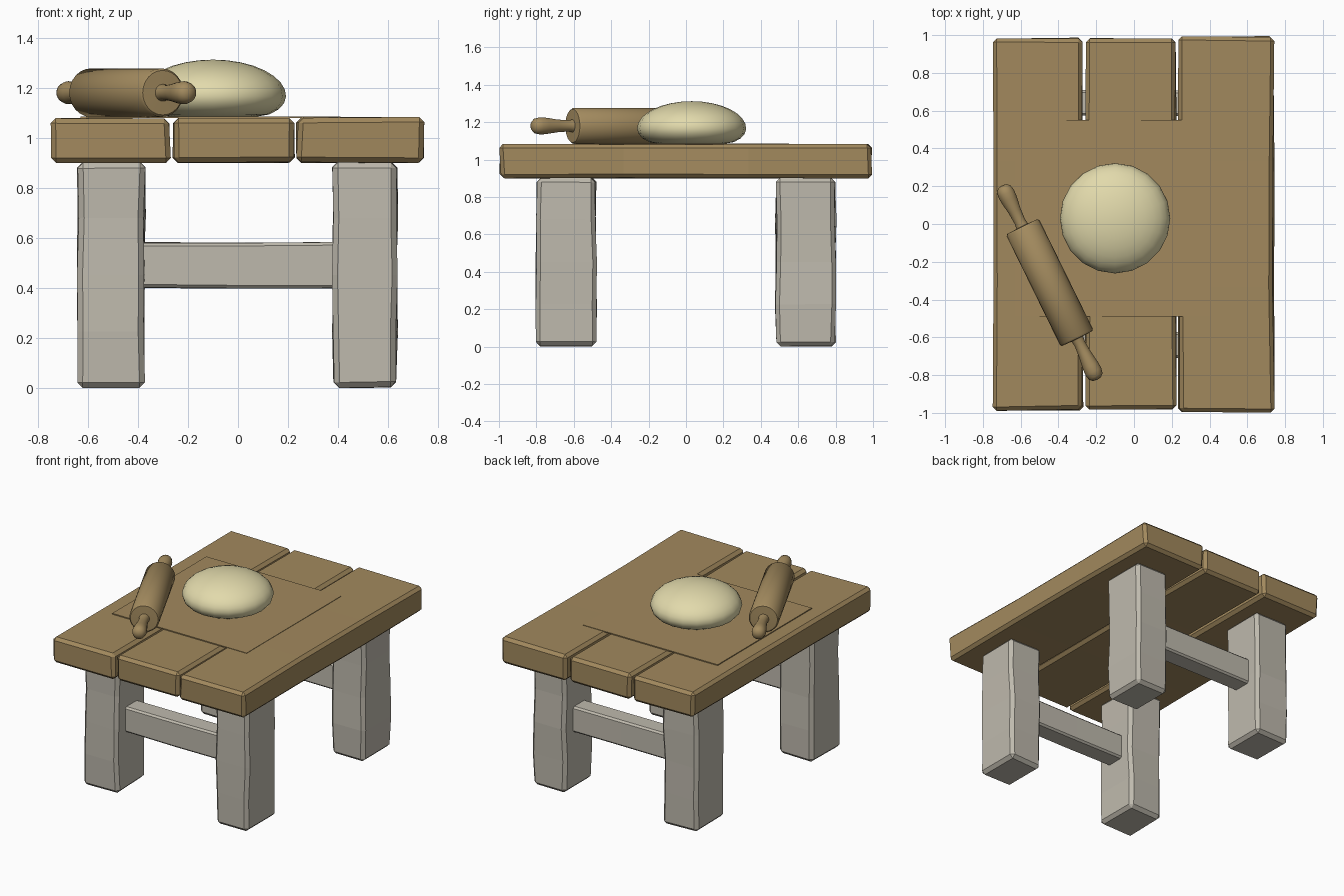
import bpy, bmesh, math, random
from mathutils import Vector, Matrix

if "Cube" in bpy.data.objects:
    bpy.data.objects.remove(bpy.data.objects["Cube"])

random.seed(4)


def material(name, rgb):
    m = bpy.data.materials.new(name)
    m.diffuse_color = (*rgb, 1)
    m.use_nodes = True
    m.node_tree.nodes["Principled BSDF"].inputs["Base Color"].default_value = m.diffuse_color
    return m


wood = material("brown wood", (0.36, 0.25, 0.11))
pin_wood = material("rolling pin wood", (0.37, 0.26, 0.115))
leg_grey = material("pale grey wood", (0.52, 0.49, 0.42))
dough_cream = material("cream dough", (0.76, 0.70, 0.41))


def add_object(name, bm, mat):
    bmesh.ops.recalc_face_normals(bm, faces=bm.faces)
    me = bpy.data.meshes.new(name)
    bm.to_mesh(me)
    bm.free()
    me.materials.append(mat)
    ob = bpy.data.objects.new(name, me)
    bpy.context.collection.objects.link(ob)
    return ob


def worn_block(name, lo, hi, axis, mat, bevel, wobble, cuts=2):
    """Roughly hewn beam: a box cut along its length, wobbled and chamfered."""
    lo, hi = Vector(lo), Vector(hi)
    bm = bmesh.new()
    bmesh.ops.create_cube(bm, size=1)
    size = hi - lo
    for v in bm.verts:
        v.co = (lo + hi) / 2 + Vector(a * b for a, b in zip(v.co, size))
    along = [e for e in bm.edges
             if abs((e.verts[0].co - e.verts[1].co)[axis]) > size[axis] * 0.9]
    if cuts:
        bmesh.ops.subdivide_edges(bm, edges=along, cuts=cuts)
    mid = (lo + hi) / 2
    # the wobble only moves inwards so the outer size is kept
    for v in bm.verts:
        for i in range(3):
            if abs(v.co[i] - mid[i]) > size[i] * 0.45:
                v.co[i] -= math.copysign(random.uniform(0, wobble[i]), v.co[i] - mid[i])
    sharp = [e for e in bm.edges if e.calc_face_angle(0) > 0.8]
    bmesh.ops.bevel(bm, geom=sharp, offset=bevel, segments=1, affect='EDGES')
    return add_object(name, bm, mat)


def lathe(name, profile, segments, mat, matrix, angle):
    """Spin (radius, height) points around z, then place with a matrix."""
    bm = bmesh.new()
    vs = [bm.verts.new((r, 0, z)) for r, z in profile]
    edges = [bm.edges.new(p) for p in zip(vs, vs[1:])]
    bmesh.ops.spin(bm, geom=vs + edges, cent=(0, 0, 0), axis=(0, 0, 1),
                   angle=math.tau, steps=segments)
    bmesh.ops.remove_doubles(bm, verts=bm.verts, dist=0.0005)
    bm.transform(matrix)
    ob = add_object(name, bm, mat)
    bpy.ops.object.select_all(action='DESELECT')
    bpy.context.view_layer.objects.active = ob
    ob.select_set(True)
    bpy.ops.object.shade_smooth_by_angle(angle=math.radians(angle))
    return ob


# table top planks
for name, x0, x1, y0, y1, z1 in (("left_plank", -0.75, -0.265, -0.99, 0.99, 1.08),
                                 ("middle_plank", -0.262, 0.228, -0.985, 0.985, 1.08),
                                 ("right_plank", 0.232, 0.745, -1.0, 1.0, 1.084)):
    worn_block(name, (x0, y0, 0.898), (x1, y1, z1), 1, wood, 0.02,
               (0.012, 0.012, 0.005), 2)

# thin square board in the middle of the table
bm = bmesh.new()
bmesh.ops.create_cube(bm, size=1)
for v in bm.verts:
    v.co = Vector((-0.11 + v.co.x * 1.04, 0.03 + v.co.y * 1.04, 1.0815 + v.co.z * 0.007))
add_object("work_board", bm, wood)

# legs and stretchers, front and back
for end, s in (("front", -1), ("back", 1)):
    ya, yb = sorted((0.475 * s, 0.805 * s))
    for side, x0, x1 in (("left", -0.645, -0.368), ("right", 0.375, 0.64)):
        worn_block(f"{end}_{side}_leg", (x0, ya, 0), (x1, yb, 0.905), 2,
                   leg_grey, 0.022, (0.01, 0.012, 0.006), 3)
    ya, yb = sorted((0.57 * s, 0.71 * s))
    worn_block(f"{end}_stretcher", (-0.40, ya, 0.398), (0.41, yb, 0.584), 0,
               leg_grey, 0.012, (0, 0.005, 0.005), 1)

# dough ball, flattened underneath
profile = [(0, 1.084), (0.17, 1.084), (0.225, 1.093), (0.262, 1.113), (0.284, 1.138)]
profile += [(0.292 * math.cos(t), 1.165 + 0.147 * math.sin(t))
            for t in (i * math.pi / 16 for i in range(8))]
profile.append((0, 1.312))
lathe("dough", profile, 20, dough_cream, Matrix.Translation((-0.1, 0.03, 0)), 60)

# rolling pin: half profile mirrored along its axis
half = [(0.089, 0.33), (0.034, 0.332), (0.030, 0.36), (0.034, 0.42), (0.044, 0.49),
        (0.046, 0.525), (0.040, 0.553), (0.024, 0.569), (0, 0.573)]
half = [(0.097, 0.32)] + half
profile = [(r, -z) for r, z in reversed(half)] + half
turn = Vector((0.44, -0.898, 0)).to_track_quat('Z', 'Y').to_matrix().to_4x4()
lathe("rolling_pin", profile, 24, pin_wood,
      Matrix.Translation((-0.446, -0.31, 1.18)) @ turn, 40)
